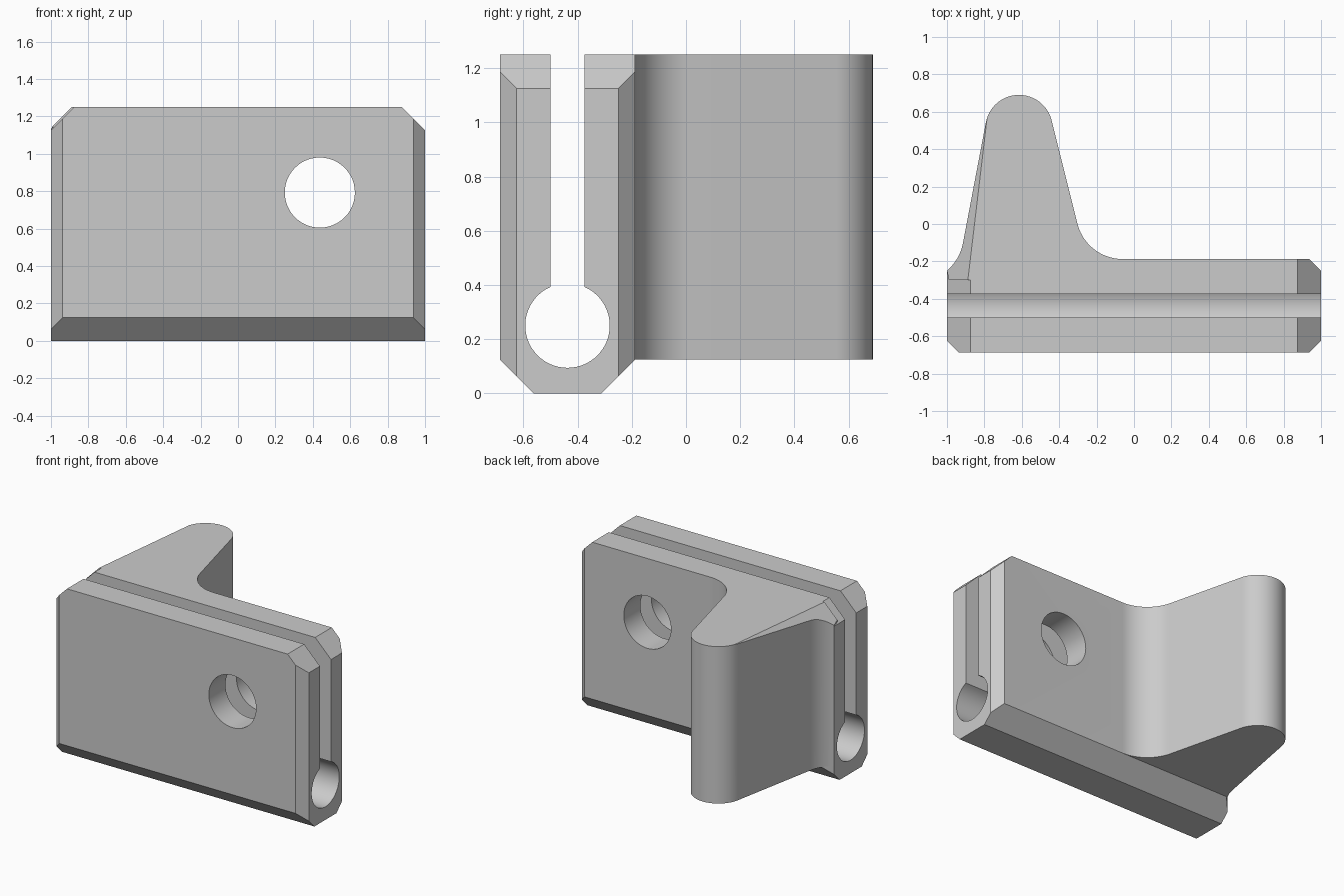
import bpy, bmesh
from math import cos, sin, radians
from mathutils import Vector

cube = bpy.data.objects.get("Cube")
if cube:
    bpy.data.objects.remove(cube, do_unlink=True)

grey = bpy.data.materials.new("plain grey")
grey.use_nodes = True
grey.diffuse_color = (0.6, 0.6, 0.6, 1)
grey.node_tree.nodes["Principled BSDF"].inputs["Base Color"].default_value = (0.6, 0.6, 0.6, 1)

MID_Y = -0.4375     # centre plane of the clamp block
TOP = 1.25


def make_object(name, bm):
    bmesh.ops.recalc_face_normals(bm, faces=bm.faces)
    mesh = bpy.data.meshes.new(name)
    bm.to_mesh(mesh)
    bm.free()
    mesh.materials.append(grey)
    obj = bpy.data.objects.new(name, mesh)
    bpy.context.collection.objects.link(obj)
    return obj


def slice_off(bm, point, normal):
    """Remove everything beyond a plane and cap the cut."""
    cut = bmesh.ops.bisect_plane(bm, geom=bm.verts[:] + bm.edges[:] + bm.faces[:],
                                 plane_co=point, plane_no=normal, clear_outer=True)
    edges = [e for e in cut["geom_cut"] if isinstance(e, bmesh.types.BMEdge)]
    bmesh.ops.contextual_create(bm, geom=edges)


def prism(outline, offset):
    """Extrude a closed outline of 3D points."""
    bm = bmesh.new()
    face = bm.faces.new([bm.verts.new(p) for p in outline])
    side = bmesh.ops.extrude_face_region(bm, geom=[face], use_keep_orig=True)
    moved = [v for v in side["geom"] if isinstance(v, bmesh.types.BMVert)]
    bmesh.ops.translate(bm, verts=moved, vec=offset)
    return bm


def arc(cx, cy, r, start, end, steps):
    angles = [radians(start + (end - start) * i / steps) for i in range(steps + 1)]
    return [(cx + r * cos(a), cy + r * sin(a)) for a in angles]


def combine(target, tool, operation):
    mod = target.modifiers.new(operation.lower(), 'BOOLEAN')
    mod.operation, mod.object, mod.solver = operation, tool, 'EXACT'
    bpy.context.view_layer.objects.active = target
    bpy.ops.object.modifier_apply(modifier=mod.name)
    bpy.data.objects.remove(tool, do_unlink=True)


# Clamp block: octagon-cornered plan, chamfered bottom edges and top ends
bm = bmesh.new()
bmesh.ops.create_cube(bm, size=1)
bmesh.ops.scale(bm, vec=(2, 0.5, TOP), verts=bm.verts)
bmesh.ops.translate(bm, vec=(0, MID_Y, TOP / 2), verts=bm.verts)
for s in (-1, 1):
    slice_off(bm, (0, MID_Y + s * 0.25, 0.125), (0, s, -1))
    slice_off(bm, (s * 0.875, 0, TOP), (s, 0, 1))
    for t in (-1, 1):
        slice_off(bm, (s, MID_Y + t * 0.1875, 0), (s, t, 0))
bracket = make_object("bracket", bm)

# Hook: tapered fin with rounded tip and filleted root
plan = [(-0.06, -0.3)]
plan += arc(-0.06, 0.0625, 0.25, 270, 194, 20)
plan += arc(-0.615, 0.51, 0.18, 14, 169.5, 32)
plan += arc(-1.166, -0.054, 0.256, -10.5, -49.5, 12)
plan += [(-1, -0.25), (-0.99, -0.3)]
bm = prism([(x, y, 0.125) for x, y in plan], (0, 0, TOP - 0.125))
slope = Vector((0.095, 0.8, 0)).cross(Vector((-1, 0, -1)))
if slope.z < 0:
    slope.negate()
slice_off(bm, (-0.875, -0.1875, TOP), slope)
combine(bracket, make_object("hook", bm), 'UNION')

# Keyhole slot running the full length
keyhole = arc(MID_Y, 0.25, 0.156, 113.6, 426.4, 48)
keyhole += [(MID_Y + 0.0625, 1.5), (MID_Y - 0.0625, 1.5)]
bm = prism([(-1.5, y, z) for y, z in keyhole], (3, 0, 0))
combine(bracket, make_object("keyhole_cutter", bm), 'DIFFERENCE')

# Round screw hole through both walls
ring = arc(0.4375, 0.793, 0.1875, 0, 360, 48)[:-1]
bm = prism([(x, -1, z) for x, z in ring], (0, 1, 0))
combine(bracket, make_object("hole_cutter", bm), 'DIFFERENCE')

# Smooth the curves, keep the chamfers sharp
bpy.ops.object.select_all(action='DESELECT')
bracket.select_set(True)
bpy.context.view_layer.objects.active = bracket
bpy.ops.object.shade_smooth_by_angle(angle=radians(20))
